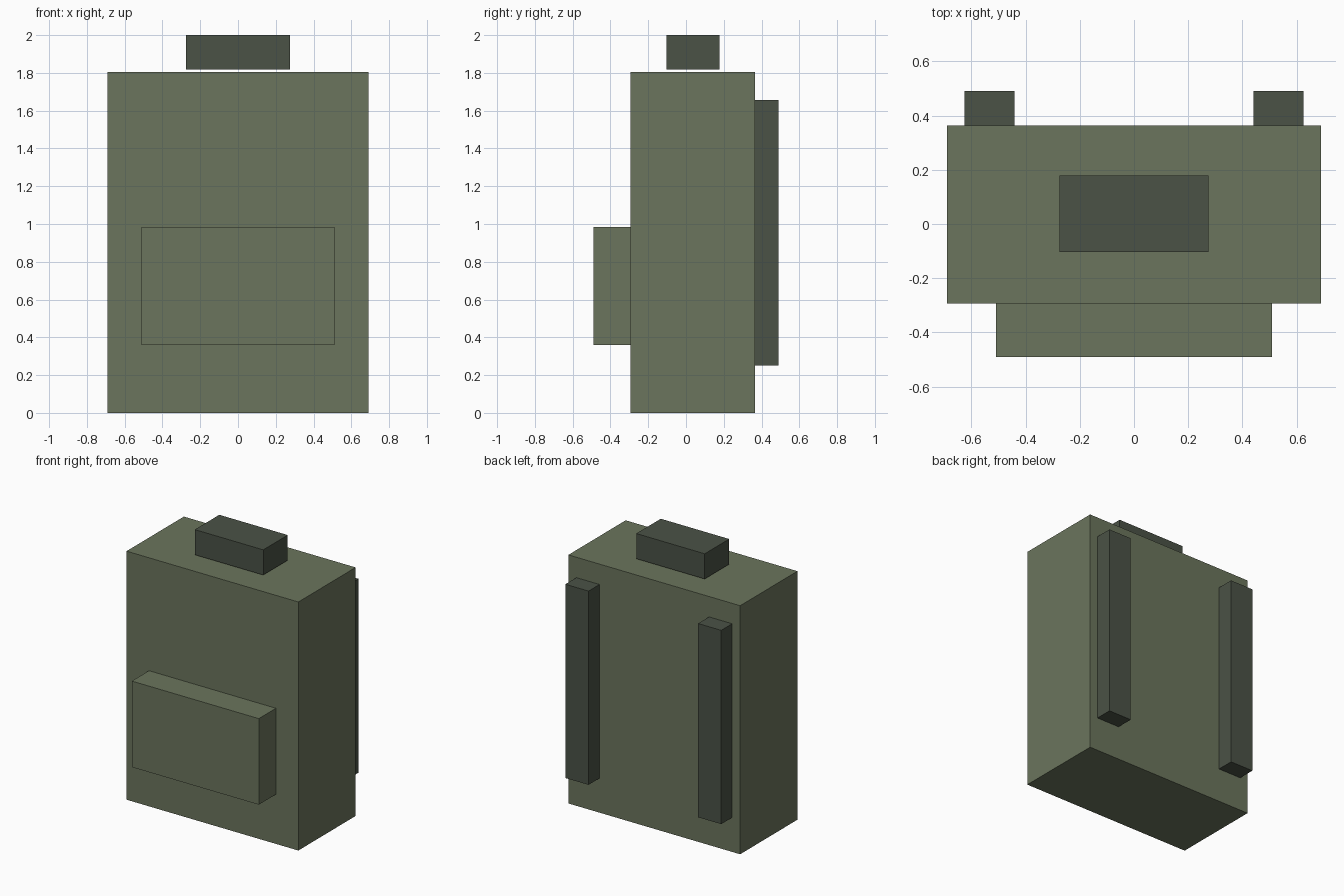
import bpy

if "Cube" in bpy.data.objects:
    bpy.data.objects.remove(bpy.data.objects["Cube"])


def material(name, rgb):
    mat = bpy.data.materials.new(name)
    mat.diffuse_color = (*rgb, 1.0)
    mat.use_nodes = True
    mat.node_tree.nodes["Principled BSDF"].inputs["Base Color"].default_value = mat.diffuse_color
    return mat


def box(name, x, y, z, mat):
    """Box spanning the (min, max) ranges on each axis."""
    spans = (x, y, z)
    bpy.ops.mesh.primitive_cube_add(size=1, location=[(a + b) / 2 for a, b in spans])
    obj = bpy.context.object
    obj.name = name
    obj.scale = [b - a for a, b in spans]
    bpy.ops.object.transform_apply(location=False, rotation=False, scale=True)
    obj.data.materials.append(mat)
    return obj


olive = material("olive fabric", (0.147, 0.178, 0.109))
dark = material("dark green webbing", (0.069, 0.084, 0.061))

# Main bag and front pocket
box("bag_body", (-0.69, 0.69), (-0.293, 0.364), (0.0, 1.805), olive)
box("front_pocket", (-0.51, 0.51), (-0.49, -0.293), (0.36, 0.985), olive)

# Top handle, floating just above the bag
box("top_handle", (-0.275, 0.275), (-0.103, 0.178), (1.817, 2.0), dark)

# Shoulder straps on the back
for side, label in ((-1, "left"), (1, "right")):
    x = sorted((side * 0.44, side * 0.626))
    box(label + "_shoulder_strap", x, (0.364, 0.49), (0.25, 1.657), dark)
